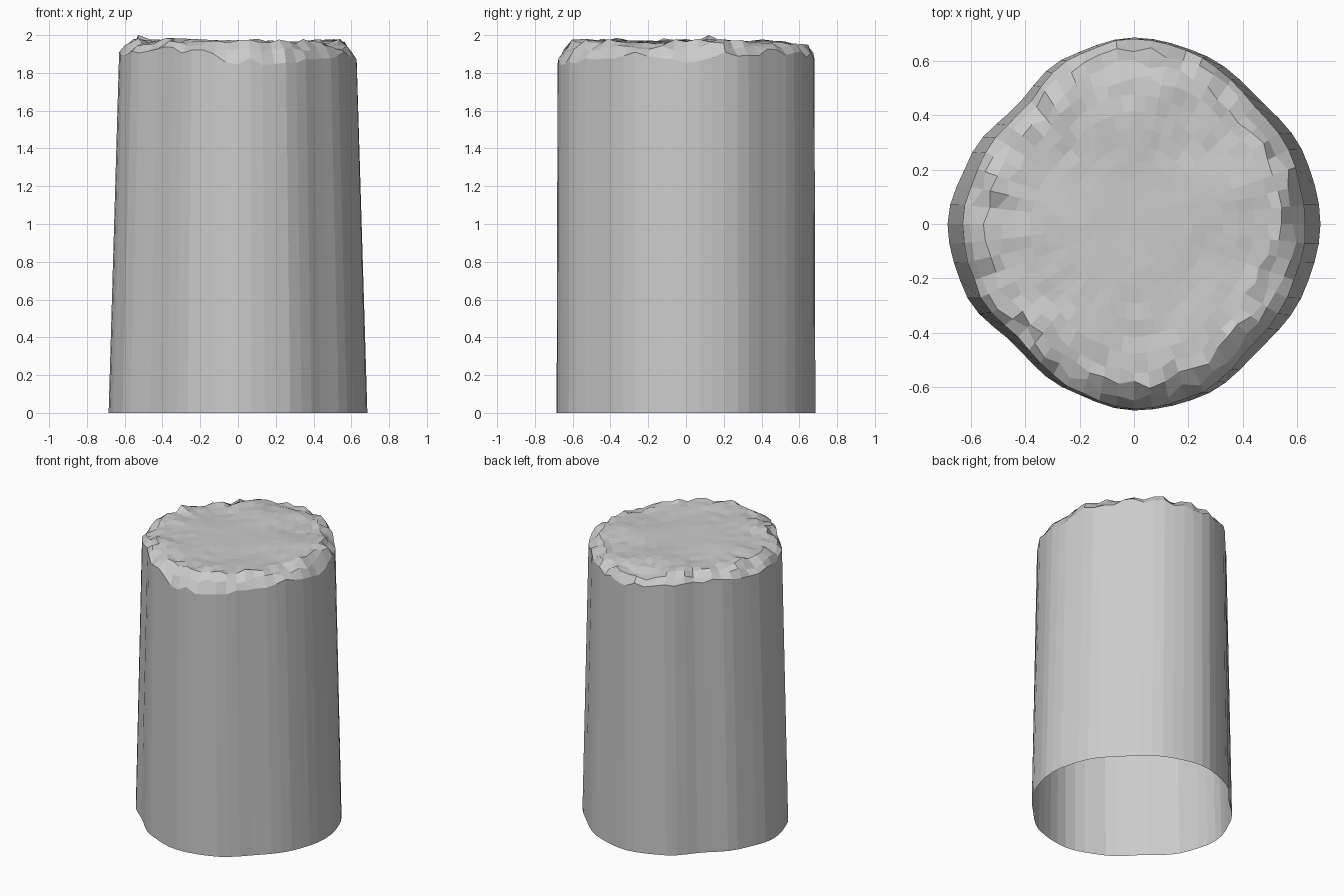
import bpy, bmesh, math, random
from mathutils import Vector, noise

if "Cube" in bpy.data.objects:
    bpy.data.objects.remove(bpy.data.objects["Cube"])

random.seed(4)
SEGS = 60
RINGS = [0.94, 0.87, 0.79, 0.7, 0.61, 0.52, 0.43, 0.34, 0.25, 0.16, 0.08]

# Outline radius and broken-rim height every 22.5 degrees, from +x anticlockwise
RADIUS = [.685, .675, .650, .672, .685, .660, .612, .650, .685,
          .670, .624, .655, .685, .680, .652, .672]
RIM = [1.87, 1.90, 1.91, 1.90, 1.89, 1.90, 1.92, 1.91, 1.90,
       1.91, 1.92, 1.91, 1.86, 1.86, 1.89, 1.89]


def around(table, a):
    """Smooth periodic lookup by angle."""
    t = (a / math.tau % 1) * len(table)
    i = int(t)
    f = t - i
    f = f * f * (3 - 2 * f)
    return table[i % len(table)] * (1 - f) + table[(i + 1) % len(table)] * f


def top_height(x, y):
    """Gently rolling broken face."""
    r = math.hypot(x, y)
    swell = 0.02 * noise.noise(Vector((x * 3.5, y * 3.5, 2.3)))
    rough = 0.022 * noise.noise(Vector((x * 13, y * 13, 7.1)))
    return 1.962 + swell * min(1, r * 3) + rough * min(1, (r / 0.6) ** 2)


bm = bmesh.new()
angles = [math.tau * i / SEGS for i in range(SEGS)]
base, rim = [], []
for a in angles:
    r = around(RADIUS, a)
    x, y = r * math.cos(a), r * math.sin(a)
    base.append(bm.verts.new((x, y, 0)))
    # the shaft tapers sideways but stays straight front to back
    j = random.uniform(-0.006, 0.002)
    z = around(RIM, a) + random.uniform(-0.02, 0.02)
    rim.append(bm.verts.new((x * (0.922 + j), y * (0.995 + j), z)))

loops = [base, rim]
for k, s in enumerate(RINGS):
    ring = []
    for v in rim:
        q = s + (random.uniform(-0.025, 0.025) if k < 3 else 0)
        x, y = v.co.x * q, v.co.y * q
        z = top_height(x, y)
        if k == 0:      # chipped edge
            z = 0.35 * v.co.z + 0.65 * z + random.uniform(-0.018, 0.015)
        elif k == 1:
            z += random.uniform(-0.018, 0.012)
        ring.append(bm.verts.new((x, y, min(z, 2.0))))
    loops.append(ring)

# Wall and top surface, open underneath
for lo, hi in zip(loops, loops[1:]):
    for i in range(SEGS):
        n = (i + 1) % SEGS
        bm.faces.new((lo[i], lo[n], hi[n], hi[i]))
bm.faces.new(loops[-1])

# Highest point reaches the full height
peak = max(bm.verts, key=lambda v: v.co.z)
peak.co.z = 2.0

mesh = bpy.data.meshes.new("broken_column")
bm.to_mesh(mesh)
bm.free()
bpy.context.collection.objects.link(bpy.data.objects.new("broken_column", mesh))
